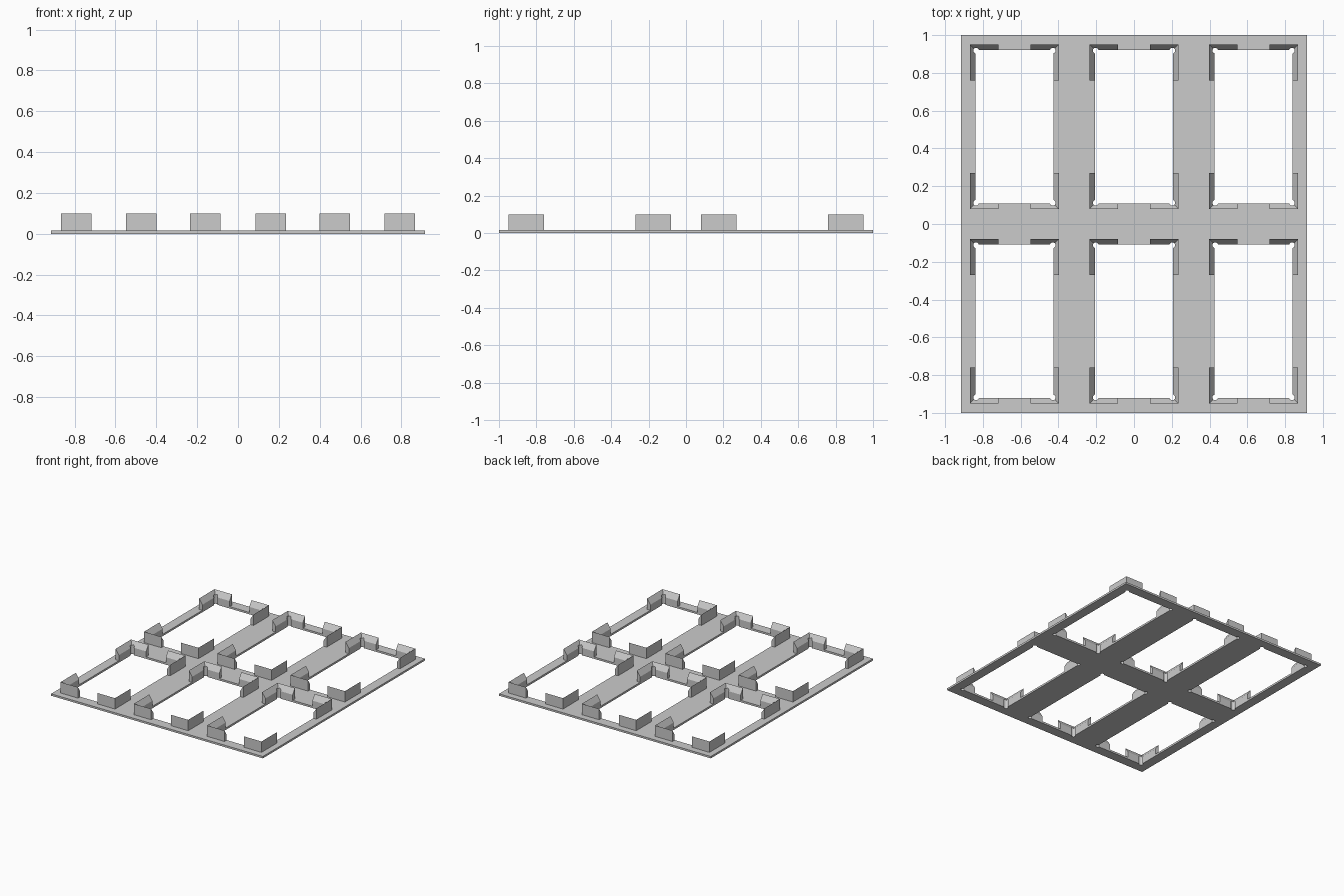
import bpy, bmesh
from mathutils import Matrix

old = bpy.data.objects.get("Cube")
if old:
    bpy.data.objects.remove(old, do_unlink=True)

# Overall sizes
PLATE_X, PLATE_Y, PLATE_Z = 0.915, 1.0, 0.015
CENTRES = [(x, y) for y in (-0.515, 0.515) for x in (-0.633, 0, 0.633)]
HALF_X, HALF_Y = 0.235, 0.435        # outer size of each pocket
WALL, TOP, LIP = 0.028, 0.1, 0.058   # bracket wall, its height, inner edge height
ARM_X, ARM_Y = 0.15, 0.19            # bracket arm lengths
RELIEF = 0.015                       # corner drill radius

grey = bpy.data.materials.new("light grey")
grey.use_nodes = True
colour = (0.6, 0.6, 0.6, 1)
grey.diffuse_color = colour
grey.node_tree.nodes["Principled BSDF"].inputs["Base Color"].default_value = colour


def add_object(name, bm):
    bmesh.ops.recalc_face_normals(bm, faces=bm.faces)
    mesh = bpy.data.meshes.new(name)
    bm.to_mesh(mesh)
    bm.free()
    obj = bpy.data.objects.new(name, mesh)
    bpy.context.collection.objects.link(obj)
    mesh.materials.append(grey)
    return obj


def add_box(bm, centre, half):
    m = Matrix.Translation(centre) @ Matrix.Diagonal((*[2 * h for h in half], 1))
    bmesh.ops.create_cube(bm, size=1, matrix=m)


def cut(obj, cutter):
    mod = obj.modifiers.new("cut", 'BOOLEAN')
    mod.operation, mod.solver, mod.object = 'DIFFERENCE', 'EXACT', cutter


def add_bracket(bm, cx, cy, sx, sy):
    # Wedge-topped wall section swept around a mitred corner
    section = [(0, PLATE_Z), (0, TOP), (WALL, LIP), (WALL, PLATE_Z)]
    rings = []
    for station in ("x_end", "corner", "y_end"):
        ring = []
        for d, z in section:
            px = ARM_X if station == "x_end" else d
            py = ARM_Y if station == "y_end" else d
            ring.append(bm.verts.new((cx + sx * (HALF_X - px), cy + sy * (HALF_Y - py), z)))
        rings.append(ring)
    for a, b in zip(rings, rings[1:]):
        for i in range(4):
            j = (i + 1) % 4
            bm.faces.new((a[i], a[j], b[j], b[i]))
    bm.faces.new(rings[0])
    bm.faces.new(rings[-1])


# Base plate, window cutters, corner drills and brackets
plate_bm, window_bm, drill_bm, bracket_bm = (bmesh.new() for _ in range(4))
add_box(plate_bm, (0, 0, PLATE_Z / 2), (PLATE_X, PLATE_Y, PLATE_Z / 2))
for cx, cy in CENTRES:
    add_box(window_bm, (cx, cy, 0), (HALF_X - WALL, HALF_Y - WALL, 0.2))
    for sx in (-1, 1):
        for sy in (-1, 1):
            add_bracket(bracket_bm, cx, cy, sx, sy)
            spot = (cx + sx * (HALF_X - WALL - 0.004), cy + sy * (HALF_Y - WALL - 0.004), 0)
            bmesh.ops.create_cone(drill_bm, cap_ends=True, segments=16, radius1=RELIEF,
                                  radius2=RELIEF, depth=0.5, matrix=Matrix.Translation(spot))

plate = add_object("base_plate", plate_bm)
brackets = add_object("corner_brackets", bracket_bm)
windows = add_object("window_cutter", window_bm)
drills = add_object("corner_drill_cutter", drill_bm)
for helper in (windows, drills):
    helper.hide_render = True
    helper.hide_viewport = True
    helper.display_type = 'WIRE'
cut(plate, windows)
cut(plate, drills)
cut(brackets, drills)
